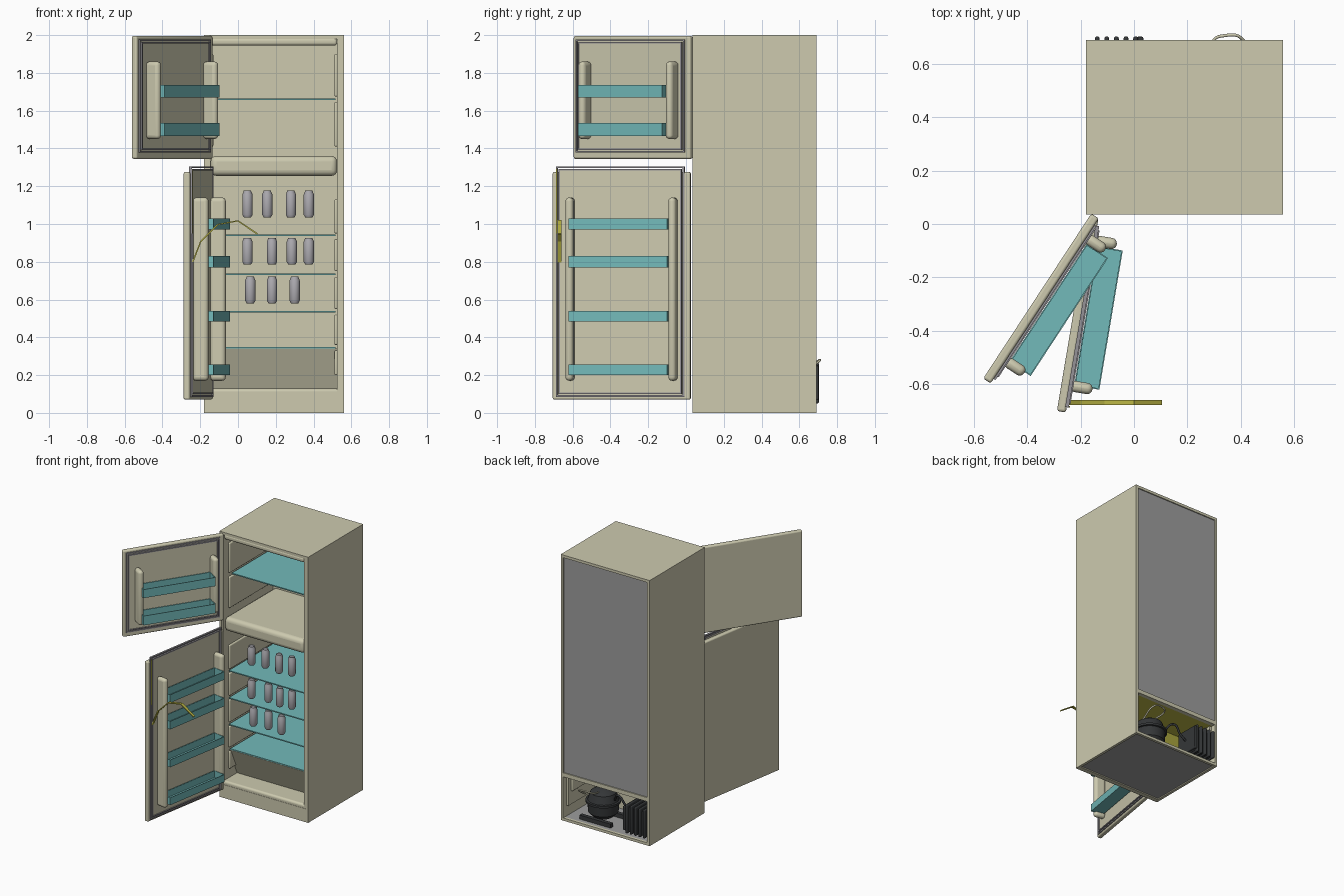
import bpy, bmesh, math
from mathutils import Matrix, Vector

if "Cube" in bpy.data.objects:
    bpy.data.objects.remove(bpy.data.objects["Cube"])


def material(name, r, g, b):
    m = bpy.data.materials.new(name)
    m.use_nodes = True
    m.diffuse_color = (r, g, b, 1)
    m.node_tree.nodes["Principled BSDF"].inputs["Base Color"].default_value = (r, g, b, 1)
    return m


CREAM = material("cream enamel", .61, .59, .43)
TEAL = material("teal glass", .17, .49, .49)
GREY = material("grey panel", .34, .34, .34)
SEAL = material("grey rubber", .30, .29, .31)
CAN = material("can metal", .42, .41, .44)
BLACK = material("black metal", .035, .038, .04)
YELLOW = material("yellow trim", .50, .47, .06)

CX = .19   # middle of the cabinet
HALF = .37


def finish(name, bm, mat, M=None, bevel=0, smooth=False):
    bmesh.ops.recalc_face_normals(bm, faces=bm.faces)
    me = bpy.data.meshes.new(name)
    bm.to_mesh(me)
    bm.free()
    me.materials.append(mat)
    ob = bpy.data.objects.new(name, me)
    bpy.context.collection.objects.link(ob)
    if M:
        ob.matrix_world = M
    if bevel:
        mod = ob.modifiers.new("rounding", "BEVEL")
        mod.width, mod.segments = bevel, 4
    if bevel or smooth:
        bpy.ops.object.select_all(action="DESELECT")
        ob.select_set(True)
        bpy.context.view_layer.objects.active = ob
        bpy.ops.object.shade_smooth_by_angle(angle=math.radians(35))
    return ob


def boxes(name, bounds, mat, M=None, bevel=0):
    bm = bmesh.new()
    for x0, x1, y0, y1, z0, z1 in bounds:
        size = Matrix.Diagonal((abs(x1 - x0), abs(y1 - y0), abs(z1 - z0), 1))
        mid = Vector((x0 + x1, y0 + y1, z0 + z1)) / 2
        bmesh.ops.create_cube(bm, size=1, matrix=Matrix.Translation(mid) @ size)
    return finish(name, bm, mat, M, bevel)


def frame(x0, x1, y0, y1, z0, z1, w):
    return [(x0, x0 + w, y0, y1, z0, z1), (x1 - w, x1, y0, y1, z0, z1),
            (x0 + w, x1 - w, y0, y1, z0, z0 + w), (x0 + w, x1 - w, y0, y1, z1 - w, z1)]


def prism(name, profile, x0, x1, mat):
    bm = bmesh.new()
    f = bm.faces.new([bm.verts.new((x0, y, z)) for y, z in profile])
    ex = bmesh.ops.extrude_face_region(bm, geom=[f])
    bmesh.ops.translate(bm, vec=(x1 - x0, 0, 0),
                        verts=[v for v in ex["geom"] if isinstance(v, bmesh.types.BMVert)])
    return finish(name, bm, mat)


def lathe(name, profile, at, mat, steps=20):
    bm = bmesh.new()
    vs = [bm.verts.new((r, 0, z)) for r, z in profile]
    es = [bm.edges.new(p) for p in zip(vs, vs[1:])]
    bmesh.ops.spin(bm, geom=vs + es, cent=(0, 0, 0), axis=(0, 0, 1),
                   angle=math.tau, steps=steps)
    bmesh.ops.remove_doubles(bm, verts=bm.verts, dist=.0005)
    return finish(name, bm, mat, Matrix.Translation(at), smooth=True)


def tube(name, points, radius, mat):
    cu = bpy.data.curves.new(name, "CURVE")
    cu.dimensions, cu.bevel_depth, cu.bevel_resolution = "3D", radius, 2
    sp = cu.splines.new("BEZIER")
    sp.bezier_points.add(len(points) - 1)
    for bp, p in zip(sp.bezier_points, points):
        bp.co = p
        bp.handle_left_type = bp.handle_right_type = "AUTO"
    cu.materials.append(mat)
    ob = bpy.data.objects.new(name, cu)
    bpy.context.collection.objects.link(ob)


# Cabinet shell and liner
L, R = CX - HALF, CX + HALF
for side, s in (("right", -1), ("left", 1)):
    boxes(side + "_side_wall", [(CX + s * .35, CX + s * HALF, .035, .69, 0, 2)], CREAM)
    boxes(side + "_liner_wall", [(CX + s * .335, CX + s * .352, .037, .65, .1, 1.98)], CREAM)
    # ribs that hold the shelves
    for i, (a, b) in enumerate([(.2, .33), (.36, .52), (.55, .72), (.75, .92), (.95, 1.13),
                                (1.41, 1.645), (1.675, 1.9)]):
        boxes(f"{side}_shelf_rib_{i}", [(CX + s * .32, CX + s * .338, .09, .62, a, b)], CREAM, bevel=.008)
IL, IR = CX - .335, CX + .335
boxes("top_wall", [(L + .02, R - .02, .035, .69, 1.98, 2)], CREAM)
boxes("top_liner", [(IL, IR, .037, .65, 1.945, 1.985)], CREAM, bevel=.015)
boxes("divider", [(IL, IR, .037, .65, 1.255, 1.36)], CREAM, bevel=.03)
boxes("liner_back", [(IL, IR, .625, .66, .33, 1.98)], CREAM)
boxes("kick_plate", [(L + .02, R - .02, .035, .07, 0, .1)], CREAM)
boxes("front_sill", [(L + .02, R - .02, .037, .24, .085, .128)], CREAM, bevel=.015)
prism("sloped_lower_liner", [(.10, .34), (.12, .34), (.22, .12), (.20, .12)], IL, IR, CREAM)

# Back and underside
boxes("back_rail", [(L + .02, R - .02, .66, .69, .33, .36),
                    (L + .02, R - .02, .67, .69, 0, .02)], CREAM)
boxes("back_panel", [(L + .02, R - .02, .668, .682, .36, 1.98)], GREY)
boxes("base_panel", [(L + .02, R - .02, .07, .67, .008, .02)], GREY)
prism("compartment_ceiling", [(.66, .33), (.40, .325), (.33, .22), (.33, .23), (.39, .333), (.66, .338)],
      L + .02, R - .02, YELLOW)
prism("compartment_wall", [(.33, .23), (.34, .23), (.34, .02), (.33, .02)], L + .02, R - .02, CREAM)

# Compressor, cooling fins and pipes
lathe("compressor", [(0, .04), (.07, .045), (.105, .08), (.11, .15), (.122, .152), (.122, .168),
                     (.108, .17), (.09, .225), (.05, .25), (0, .255)], (.31, .54, 0), BLACK, 28)
boxes("compressor_feet", [(.18, .44, .44, .47, .02, .05), (.18, .44, .61, .64, .02, .05)], BLACK)
boxes("cooling_core", [(-.13, .02, .53, .68, .06, .24)], BLACK)
for i in range(5):
    x = -.138 + i * .036
    boxes(f"cooling_fin_{i}", [(x - .009, x + .009, .5, .704, .05, .265)], BLACK, bevel=.008)
boxes("fin_end_plate", [(.01, .035, .52, .703, .07, .25)], BLACK, bevel=.006)
tube("rear_pipe", [(.31, .6, .24), (.30, .69, .27), (.34, .707, .28), (.40, .70, .27), (.42, .6, .2)],
     .006, CREAM)
tube("cooling_pipe", [(.2, .56, .2), (.14, .6, .26), (.08, .6, .2), (.02, .6, .16)], .008, BLACK)

# Glass shelves
for i, (z, y) in enumerate([(1.66, .12), (.94, .085), (.735, .085), (.535, .085), (.345, .10)]):
    boxes(f"shelf_{i}", [(CX - .325, CX + .325, y, .625, z - .004, z + .004)], TEAL)

# Drink cans
rows = [(1.035, (.05, .155, .28, .375)), (.785, (.05, .18, .285, .375)), (.58, (.065, .18, .30))]
for r, (z, xs) in enumerate(rows):
    for c, x in enumerate(xs):
        lathe(f"can_{r}_{c}", [(0, .004), (.019, 0), (.027, .014), (.027, .122), (.02, .138),
                               (.02, .142), (.017, .138), (0, .138)], (x, .09 + .015 * (c % 2), z), CAN)


def tray(name, z0, z1, M):
    bm = bmesh.new()
    mid = Matrix.Translation((.365, .078, (z0 + z1) / 2))
    bmesh.ops.create_cube(bm, size=1, matrix=mid @ Matrix.Diagonal((.53, .096, z1 - z0, 1)))
    top = [f for f in bm.faces if f.calc_center_median().z > z1 - .001]
    bmesh.ops.delete(bm, geom=top, context="FACES")
    ob = finish(name, bm, TEAL, M)
    mod = ob.modifiers.new("wall", "SOLIDIFY")
    mod.thickness = .007


def door(name, hinge, far, z0, z1, seal, rail, trays):
    # local x runs from the hinge to the free edge, local y points to the inside
    angle = math.atan2(far[1] - hinge[1], far[0] - hinge[0])
    M = Matrix.Translation((*hinge, 0)) @ Matrix.Rotation(angle, 4, "Z")
    boxes(name + "_panel", [(-.005, .735, -.018, .016, z0, z1)], CREAM, M, bevel=.01)
    a, b = seal
    boxes(name + "_seal", frame(.025, .715, .01, .024, a, b, .009)
          + frame(.04, .70, .01, .028, a + .015, b - .015, .008), SEAL, M)
    boxes(name + "_liner", [(.046, .694, .01, .022, a + .02, b - .02)], CREAM, M)
    for end, u in (("inner", .06), ("outer", .612)):
        boxes(f"{name}_{end}_rail", [(u, u + .042, .015, .1, *rail)], CREAM, M, bevel=.02)
    for i, (t0, t1) in enumerate(trays):
        tray(f"{name}_tray_{i}", t0, t1, M)
    return M


# Doors, both swung open
door("freezer_door", (-.148, .025), (-.548, -.585), 1.345, 1.995, (1.378, 1.978), (1.45, 1.86),
     [(1.67, 1.735), (1.465, 1.535)])
M = door("fridge_door", (-.15, .02), (-.27, -.695), .07, 1.275, (.085, 1.305), (.17, 1.14),
         [(.97, 1.03), (.77, .83), (.485, .54), (.20, .255)])
boxes("door_edge_trim", [(.708, .714, .02, .028, .95, 1.29)], YELLOW, M)

# Bent strip at the free edge of the lower door
path = [(-.243, .80), (-.20, .91), (-.11, 1.0), (0, 1.02), (.105, .95)]
bm = bmesh.new()
lines = [[bm.verts.new((x, y, z)) for x, z in path] for y in (-.68, -.66)]
for i in range(len(path) - 1):
    bm.faces.new((lines[0][i], lines[0][i + 1], lines[1][i + 1], lines[1][i]))
strip = finish("bent_strip", bm, YELLOW)
strip.modifiers.new("wall", "SOLIDIFY").thickness = .007
